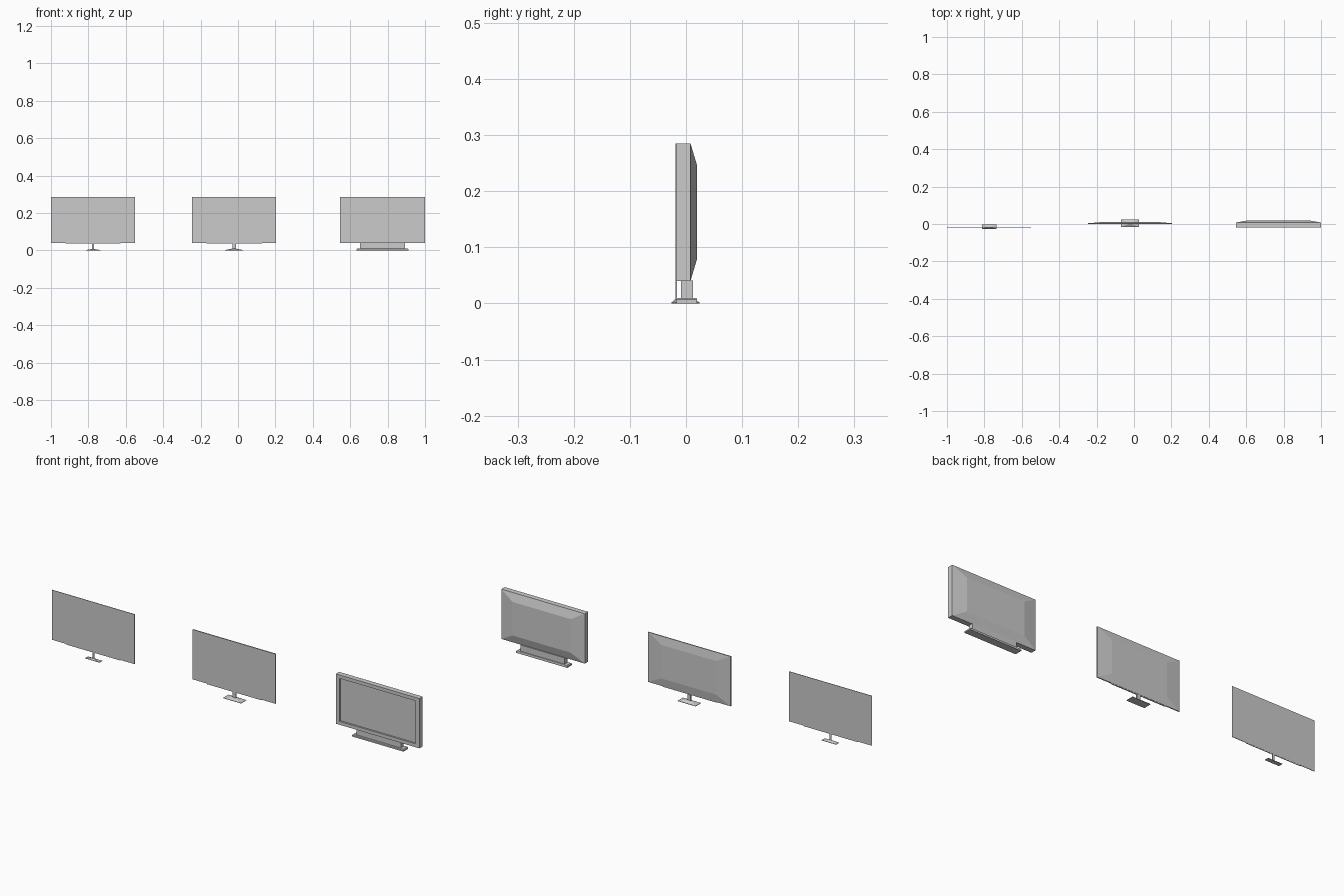
import bpy, bmesh

if "Cube" in bpy.data.objects:
    bpy.data.objects.remove(bpy.data.objects["Cube"])


def finish(bm, name):
    bmesh.ops.recalc_face_normals(bm, faces=bm.faces[:])
    me = bpy.data.meshes.new(name)
    bm.to_mesh(me)
    bm.free()
    ob = bpy.data.objects.new(name, me)
    bpy.context.collection.objects.link(ob)
    return ob


def rect(axis, pos, a0, a1, b0, b1):
    """Four corners of a rectangle at pos along axis 'y' or 'z'."""
    pts = [(a0, b0), (a1, b0), (a1, b1), (a0, b1)]
    return [(a, pos, b) if axis == 'y' else (a, b, pos) for a, b in pts]


def loft(name, rings):
    """Closed solid through a list of four-sided rings."""
    bm = bmesh.new()
    loops = [[bm.verts.new(p) for p in r] for r in rings]
    for r0, r1 in zip(loops, loops[1:]):
        for i in range(4):
            j = (i + 1) % 4
            bm.faces.new((r0[i], r0[j], r1[j], r1[i]))
    bm.faces.new(loops[0])
    bm.faces.new(loops[-1])
    return finish(bm, name)


def box(name, x0, x1, y0, y1, z0, z1):
    return loft(name, [rect('z', z0, x0, x1, y0, y1), rect('z', z1, x0, x1, y0, y1)])


def foot(name, cx, w, y0, y1, nw, n0, n1, h, lip=0.002):
    """Low base that slopes up to the neck."""
    return loft(name, [rect('z', 0, cx - w / 2, cx + w / 2, y0, y1),
                       rect('z', lip, cx - w / 2, cx + w / 2, y0, y1),
                       rect('z', h, cx - nw / 2, cx + nw / 2, n0, n1)])


def inset_rect(y, x0, x1, z0, z1, dx, dz):
    return rect('y', y, x0 + dx, x1 - dx, z0 + dz, z1 - dz)


Z0, Z1 = 0.04, 0.285

# Thin flat screen
C = -0.775
box("thin_panel", -1.0, -0.55, -0.0185, -0.0160, Z0, Z1)
box("thin_lower_strip", C - 0.148, C + 0.148, -0.0185, -0.0165, 0.037, Z0)
box("thin_neck", C - 0.005, C + 0.005, -0.0185, -0.0160, 0.007, 0.038)
foot("thin_base", C, 0.078, -0.0255, -0.004, 0.011, -0.019, -0.0155, 0.008)

# Medium screen with tapered back
C = -0.021
x0, x1 = C - 0.225, C + 0.225
loft("medium_panel", [inset_rect(-0.001, x0, x1, Z0, Z1, 0, 0),
                      inset_rect(0.004, x0, x1, Z0, Z1, 0, 0),
                      inset_rect(0.0105, x0, x1, Z0, Z1, 0.075, 0.04)])
box("medium_lower_strip", C - 0.148, C + 0.148, -0.001, 0.003, 0.037, Z0)
box("medium_neck", C - 0.009, C + 0.009, 0.0, 0.006, 0.008, 0.038)
foot("medium_base", C, 0.098, -0.016, 0.0245, 0.02, -0.001, 0.007, 0.01)

# Thick screen: recessed front, frame, tapered back
x0, x1 = 0.545, 1.0
C = (x0 + x1) / 2
loft("thick_cabinet", [inset_rect(-0.010, x0, x1, Z0, Z1, 0.02, 0.017),
                       inset_rect(-0.018, x0, x1, Z0, Z1, 0.02, 0.017),
                       inset_rect(-0.018, x0, x1, Z0, Z1, 0, 0),
                       inset_rect(0.008, x0, x1, Z0, Z1, 0, 0),
                       inset_rect(0.020, x0, x1, Z0, Z1, 0.07, 0.04)])
box("thick_neck", C - 0.12, C + 0.12, -0.009, 0.0125, 0.009, 0.041)
loft("thick_base", [rect('z', 0, C - 0.14, C + 0.14, -0.017, 0.02),
                    rect('z', 0.007, C - 0.14, C + 0.14, -0.017, 0.02),
                    rect('z', 0.010, C - 0.136, C + 0.136, -0.014, 0.0185)])
